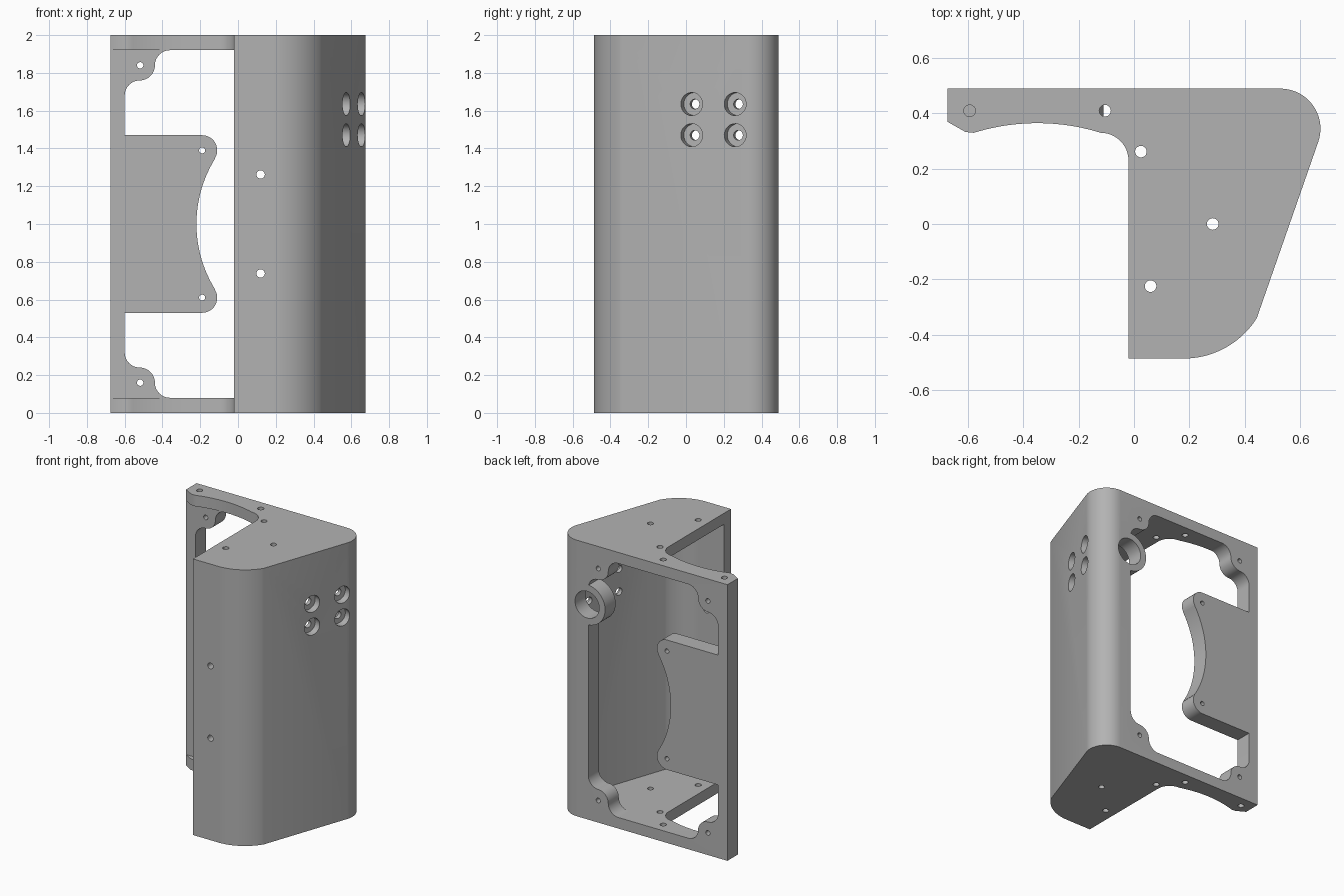
import bpy, bmesh
from math import sin, cos, radians
from mathutils import Vector

cube = bpy.data.objects.get("Cube")
if cube:
    bpy.data.objects.remove(cube, do_unlink=True)

grey = bpy.data.materials.new("plain grey")
grey.use_nodes = True
grey.diffuse_color = (0.45, 0.45, 0.45, 1)
grey.node_tree.nodes["Principled BSDF"].inputs["Base Color"].default_value = (0.45, 0.45, 0.45, 1)


def arc(cx, cy, r, start, end, n=12):
    angles = [radians(start + (end - start) * i / n) for i in range(n + 1)]
    return [(cx + r * cos(a), cy + r * sin(a)) for a in angles]


def make(name, bm):
    bmesh.ops.remove_doubles(bm, verts=bm.verts, dist=0.0001)
    bmesh.ops.recalc_face_normals(bm, faces=bm.faces)
    mesh = bpy.data.meshes.new(name)
    bm.to_mesh(mesh)
    bm.free()
    obj = bpy.data.objects.new(name, mesh)
    bpy.context.collection.objects.link(obj)
    mesh.materials.append(grey)
    return obj


def prism(name, outline, low, high, along_y=False):
    """Extrude an outline along z, or an x-z outline along y."""
    bm = bmesh.new()
    place = (lambda a, b: (a, low, b)) if along_y else (lambda a, b: (a, b, low))
    clean = [p for i, p in enumerate(outline)
             if (Vector(p) - Vector(outline[i - 1])).length > 0.0005]
    face = bm.faces.new([bm.verts.new(place(*p)) for p in clean])
    new = bmesh.ops.extrude_face_region(bm, geom=[face])["geom"]
    step = (0, high - low, 0) if along_y else (0, 0, high - low)
    bmesh.ops.translate(bm, vec=step, verts=[v for v in new if isinstance(v, bmesh.types.BMVert)])
    return make(name, bm)


def rod(centre, axis, radius, length, sides=24):
    bm = bmesh.new()
    bmesh.ops.create_cone(bm, cap_ends=True, segments=sides, radius1=radius,
                          radius2=radius, depth=length)
    turn = Vector((0, 0, 1)).rotation_difference(Vector(axis))
    bmesh.ops.rotate(bm, matrix=turn.to_matrix(), verts=bm.verts)
    bmesh.ops.translate(bm, vec=centre, verts=bm.verts)
    return make("cutter", bm)


def cut(target, cutter):
    mod = target.modifiers.new("cut", "BOOLEAN")
    mod.operation = "DIFFERENCE"
    mod.solver = "EXACT"
    mod.object = cutter
    bpy.context.view_layer.objects.active = target
    bpy.ops.object.modifier_apply(modifier=mod.name)
    bpy.data.objects.remove(cutter, do_unlink=True)


# Outer body with the side flange
outline = ([(-0.675, 0.49)] + arc(0.53, 0.345, 0.145, 90, -19, 18)
           + arc(0.18, -0.175, 0.312, -32, -90, 18) + [(-0.02, -0.487)]
           + arc(-0.12, 0.23, 0.1, 0, 90) + arc(-0.35, -0.408, 0.773, 72.7, 107.3, 20)
           + [(-0.61, 0.333), (-0.675, 0.37)])
body = prism("bracket_housing", outline, 0, 2)

# Hollow between the end plates, open on one side
hollow = ([(-0.9, 0.37), (0.59, 0.37)] + arc(0.53, 0.345, 0.065, 0, -19, 4)
          + arc(0.18, -0.175, 0.232, -32, -90, 18) + [(-0.9, -0.407)])
cut(body, prism("hollow", hollow, 0.08, 1.92))

# Back opening with corner tabs and a tongue
tab = (arc(-0.52, 0.68, 0.08, 180, 90) + arc(-0.52, 0.84, 0.08, -90, 0)
       + arc(-0.36, 0.84, 0.08, 180, 90))
half = (arc(0.436, 0, 0.656, 180, 148, 16) + arc(-0.19, 0.39, 0.08, -32, 90)
        + [(-0.6, 0.47)] + tab + [(-0.16 - x, z) for x, z in reversed(tab)])
window = [(x, 1 + z) for x, z in half] + [(x, 1 - z) for x, z in reversed(half)]
opening = prism("opening", window, 0.3, 0.6, True)

# Round boss left standing in the opening, then bored
cut(opening, rod((0.45, 0.45, 1.555), (0, 1, 0), 0.145, 0.6, 48))
cut(body, opening)
cut(body, rod((0.45, 0.45, 1.555), (0, 1, 0), 0.097, 0.3, 48))

# Screw holes through tabs, tongue and front wall
for side in (-1, 1):
    for x, z, y, r in ((-0.518, 0.84, 0.43, 0.017), (0.36, 0.84, 0.43, 0.017),
                       (-0.19, 0.39, 0.43, 0.016), (0.12, 0.262, -0.45, 0.022)):
        cut(body, rod((x, y, 1 + side * z), (0, 1, 0), r, 0.2))

# Holes in both end plates
for x, y in ((0.025, 0.262), (0.285, 0), (0.06, -0.225), (-0.595, 0.41), (-0.105, 0.41)):
    for z in (0, 2):
        cut(body, rod((x, y, z), (0, 0, 1), 0.021, 0.2))

# Counterbored holes square to the slanted wall
normal = Vector((0.945, -0.327, 0))
for y in (0.03, 0.26):
    for z in (1.47, 1.635):
        spot = Vector((0.667 + (y - 0.298) * 0.348, y, z))
        cut(body, rod(spot, normal, 0.061, 0.1, 32))
        cut(body, rod(spot, normal, 0.026, 0.3))

bpy.ops.object.select_all(action="DESELECT")
body.select_set(True)
bpy.context.view_layer.objects.active = body
bpy.ops.object.shade_smooth_by_angle(angle=radians(25))
